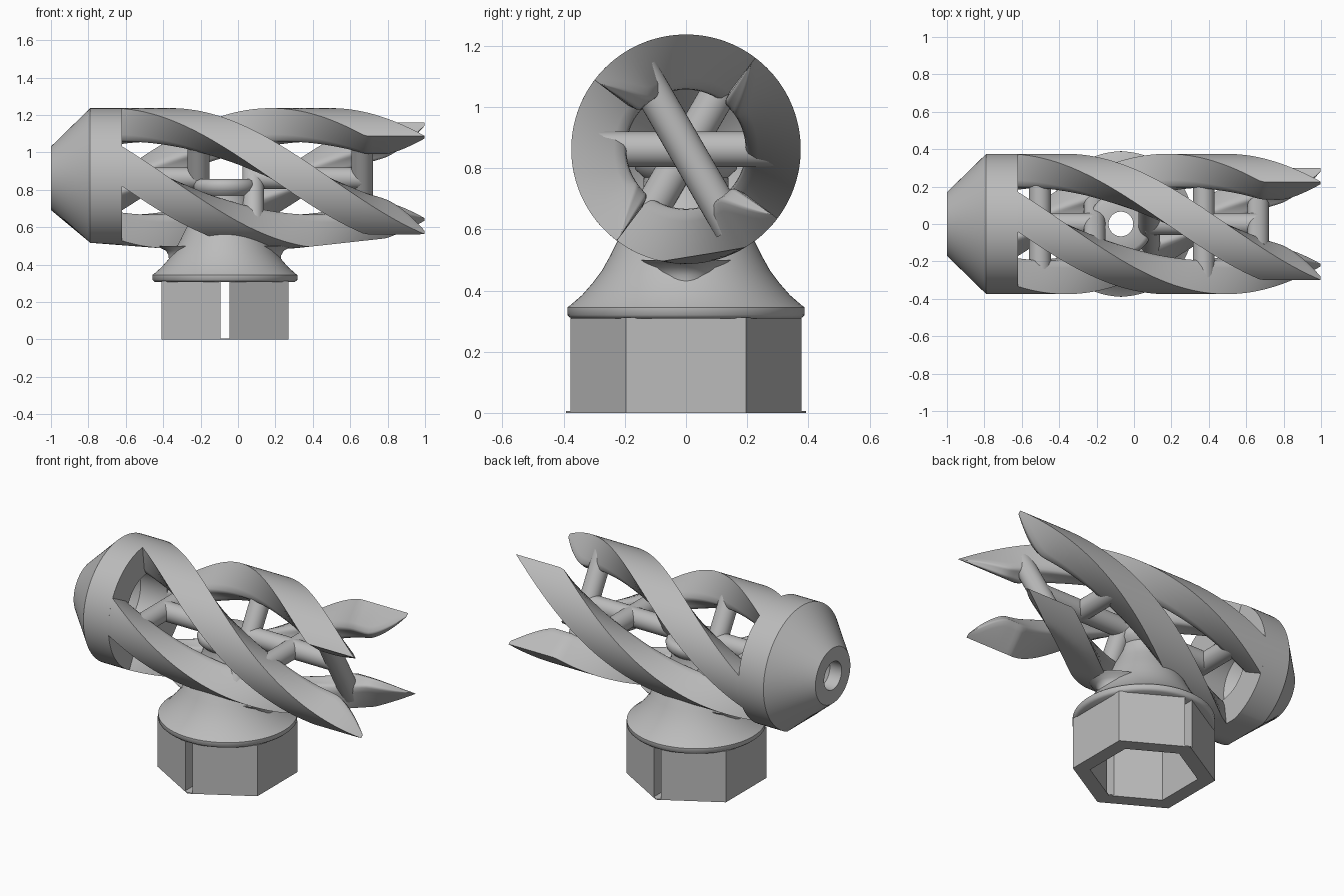
import bpy, bmesh
from math import sin, cos, pi, radians, sqrt
from mathutils import Matrix, Vector

cube = bpy.data.objects.get("Cube")
if cube:
    bpy.data.objects.remove(cube)

grey = bpy.data.materials.new("plain grey")
grey.use_nodes = True
colour = (0.5, 0.5, 0.5, 1)
grey.diffuse_color = colour
grey.node_tree.nodes["Principled BSDF"].inputs["Base Color"].default_value = colour

AXIS_Z = 0.862     # height of the barrel axis
R_OUT = 0.375      # barrel radius
R_IN = 0.195       # bore radius
STEM_X = -0.07     # centre of the base
TWIST = 105        # degrees per unit of length


def finish(bm, name, angle=35):
    """Turn a bmesh into a named, shaded object."""
    bmesh.ops.recalc_face_normals(bm, faces=bm.faces[:])
    me = bpy.data.meshes.new(name)
    bm.to_mesh(me)
    bm.free()
    ob = bpy.data.objects.new(name, me)
    bpy.context.collection.objects.link(ob)
    me.materials.append(grey)
    bpy.ops.object.select_all(action='DESELECT')
    ob.select_set(True)
    bpy.context.view_layer.objects.active = ob
    bpy.ops.object.shade_smooth_by_angle(angle=radians(angle))
    return ob


def bridge(bm, rings, closed=False):
    """Skin a list of equal vertex rings with quads."""
    last = len(rings) if closed else len(rings) - 1
    n = len(rings[0])
    for i in range(last):
        a, b = rings[i], rings[(i + 1) % len(rings)]
        for j in range(n):
            k = (j + 1) % n
            bm.faces.new((a[j], a[k], b[k], b[j]))


def flatten_bottom(bm):
    """Slanted flats along the underside of the barrel."""
    for v in bm.verts:
        rise = max(0, -0.4 - v.co.x) * 0.077 + max(0, v.co.x - 0.3) * 0.11
        v.co.z = max(v.co.z, 0.487 + rise)


def lathe(profile, place, segments=72):
    """Revolve a closed (radius, height) profile; place maps (u, v, h) to a point."""
    bm = bmesh.new()
    rings = []
    for i in range(segments):
        t = 2 * pi * i / segments
        rings.append([bm.verts.new(place(r * cos(t), r * sin(t), h)) for r, h in profile])
    bridge(bm, rings, closed=True)
    return bm


def along_x(u, v, h):
    return (h, u, AXIS_Z + v)


def along_z(u, v, h):
    return (STEM_X + u, v, h)


def rod(name, start, end, radius):
    bm = bmesh.new()
    d = Vector(end) - Vector(start)
    m = Matrix.Translation((Vector(start) + Vector(end)) / 2) @ d.to_track_quat('Z', 'Y').to_matrix().to_4x4()
    bmesh.ops.create_cone(bm, cap_ends=True, segments=32, radius1=radius, radius2=radius,
                          depth=d.length, matrix=m)
    return finish(bm, name)


# Nose cone and collar with a tapering bore
bm = lathe([(0.085, -1), (0.17, -1), (R_OUT, -0.79), (R_OUT, -0.62),
            (R_IN, -0.62), (R_IN, -0.8), (0.085, -0.92)], along_x, 96)
flatten_bottom(bm)
finish(bm, "nose_collar", 25)


# Four twisted blades that narrow to a point
def blade(name, turn):
    bm = bmesh.new()
    rings = []
    steps = 64
    for i in range(steps + 1):
        x = -0.62 + 1.618 * i / steps
        low = 233 - TWIST * max(0, 0.68 - x) + turn
        high = 233 - TWIST * (1 - x) + turn
        taper = max(0, (x - 0.78) / 0.22)
        inner = R_IN + (R_OUT - 0.02 - R_IN) * taper ** 1.5
        wall = R_OUT - inner
        section = [(low + (high - low) * k / 8, R_OUT) for k in range(9)]
        # inner side with rounded corners
        for k in range(13):
            s = k / 12
            edge = max(0, abs(2 * s - 1) - 0.5) / 0.5
            lift = min(0.04, wall * 0.5) * (1 - sqrt(max(0, 1 - edge * edge)))
            section.append((high + (low - high) * s, inner + lift))
        ring = []
        for a, r in section:
            t = radians(a)
            ring.append(bm.verts.new((x, r * cos(t), AXIS_Z + r * sin(t))))
        rings.append(ring)
    bridge(bm, rings)
    bm.faces.new(rings[0])
    bm.faces.new(rings[-1])
    flatten_bottom(bm)
    finish(bm, name, 40)


for i in range(4):
    blade("blade_%d" % (i + 1), 90 * i)

# Cross bars, each turned with the blades
for i in range(5):
    x = 0.665 - 0.292 * i
    t = radians(120 + 60 * i)
    y, z = 0.3 * cos(t), 0.3 * sin(t)
    rod("cross_bar_%d" % (i + 1), (x, y, AXIS_Z + z), (x, -y, AXIS_Z - z), 0.058)

# Rods on the axis linking the bars
rod("rear_axis_rod", (-0.503, 0, AXIS_Z), (-0.2, 0, AXIS_Z), 0.058)
rod("front_axis_rod", (0.06, 0, AXIS_Z), (0.665, 0, AXIS_Z), 0.058)

# Flange, bell and spout, hollow all the way up
finish(lathe([(0.375, 0.308), (0.388, 0.32), (0.388, 0.345), (0.378, 0.352), (0.34, 0.385),
              (0.305, 0.425), (0.275, 0.465), (0.25, 0.51), (0.225, 0.56), (0.195, 0.62),
              (0.16, 0.68), (0.14, 0.73), (0.138, 0.77), (0.165, 0.795), (0.172, 0.825),
              (0.163, 0.848), (0.145, 0.858), (0.066, 0.858), (0.066, 0.66),
              (0.11, 0.56), (0.17, 0.45), (0.25, 0.34), (0.26, 0.308)], along_z), "bell_spout", 50)

# Flare where the neck meets the underside of the barrel
bm = lathe([(0.2, 0.43), (0.3, 0.43), (0.301, 0.45), (0.315, 0.475), (0.35, 0.492),
            (0.36, 0.5), (0.2, 0.5)], along_z)
for v in bm.verts:
    v.co.y *= 0.5
finish(bm, "neck_flare")


# Hexagonal socket: two halves with a slot between them, on a thin brim
def hex_prism(name, outer, inner, z0, z1, closed):
    bm = bmesh.new()
    rings = [[bm.verts.new((STEM_X + x, y, z)) for (x, y), z in
              ((o, z0), (o, z1), (n, z1), (n, z0))] for o, n in zip(outer, inner)]
    bridge(bm, rings, closed)
    if not closed:
        bm.faces.new(rings[0])
        bm.faces.new(rings[-1])
    finish(bm, name, 20)


def hex_points(r):
    return [(r * cos(radians(a)), r * sin(radians(a))) for a in range(-90, 270, 60)]


def half_points(r, side, gap=0.024):
    end = r - gap * 0.577
    pts = [(gap, -end)] + hex_points(r)[1:3] + [(gap, end)]
    return [(side * x, y) for x, y in pts]


R_HEX, R_SOCKET = 0.392, 0.297
for name, side in (("socket_left", 1), ("socket_right", -1)):
    hex_prism(name, half_points(R_HEX, side), half_points(R_SOCKET, side), 0.006, 0.312, False)
hex_prism("socket_brim", hex_points(R_HEX), hex_points(R_SOCKET), 0, 0.006, True)
